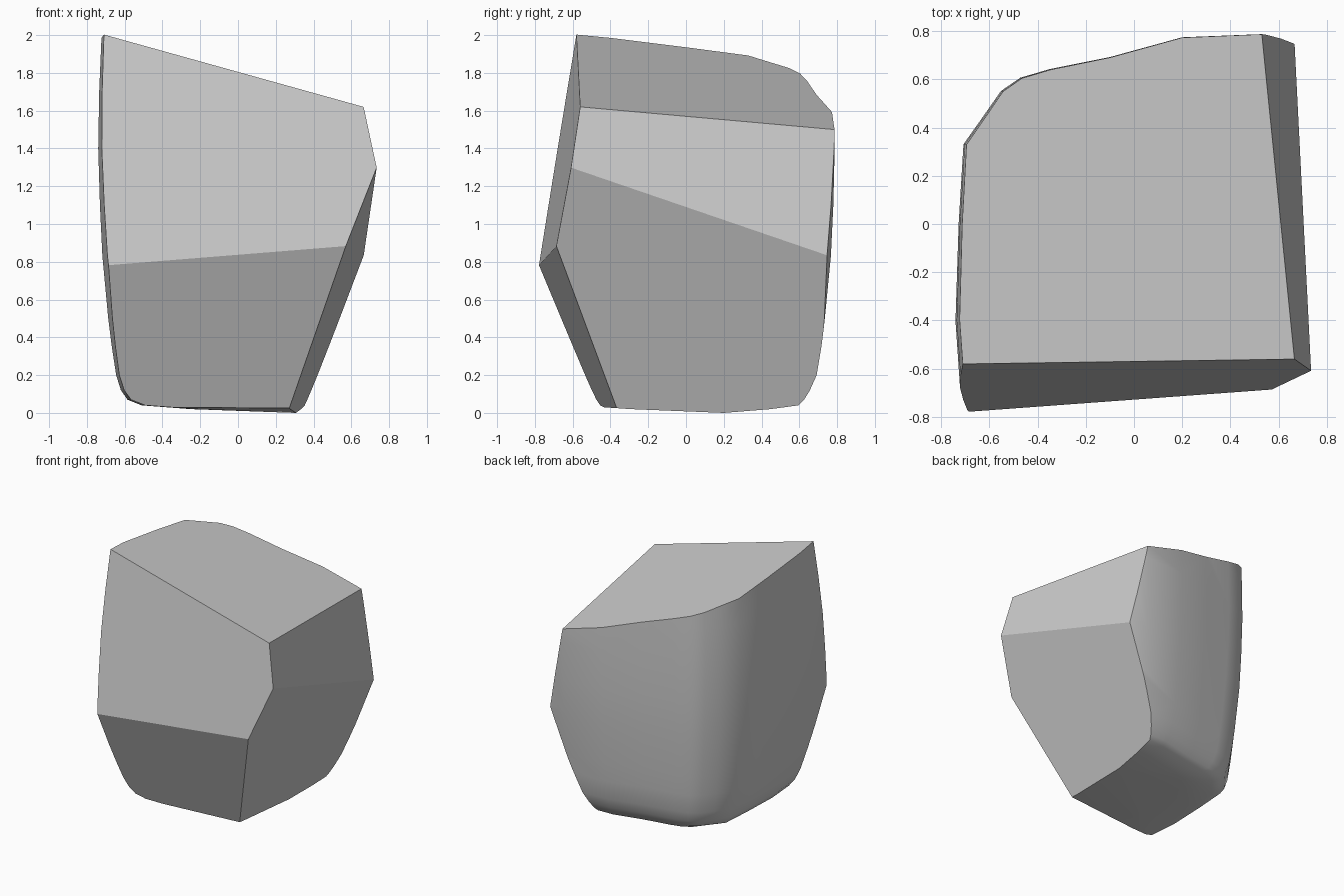
import bpy, bmesh
from mathutils import Vector
from mathutils.geometry import normal

if "Cube" in bpy.data.objects:
    bpy.data.objects.remove(bpy.data.objects["Cube"])

# Plan outline of the worn left and back sides; front and right overshoot the cuts
OUTLINE = [(0.95, -0.95), (0.95, 0.72), (0.665, 0.765), (0.53, 0.785), (0.2, 0.772),
           (-0.1, 0.69), (-0.35, 0.64), (-0.47, 0.605), (-0.55, 0.55), (-0.62, 0.45),
           (-0.705, 0.33), (-0.725, 0.0), (-0.738, -0.4), (-0.712, -0.78), (-0.70, -0.95)]

# Side profile: height, left limit, back limit
PROFILE = [(0.02, -0.25, 0.45), (0.04, -0.51, 0.60), (0.07, -0.585, 0.63),
           (0.12, -0.62, 0.66), (0.2, -0.645, 0.695), (0.35, -0.668, 0.718),
           (0.5, -0.687, 0.735), (0.83, -0.718, 0.767), (1.1, -0.731, 0.78),
           (1.4, -0.74, 0.787), (1.7, -0.735, 0.785), (2.1, -0.718, 0.78)]

# Flat broken faces, each as three points
A, B, C = (-0.70, -0.58, 2.0), (0.665, -0.56, 1.62), (0.53, 0.785, 1.50)
D, E, F = (0.735, -0.605, 1.30), (0.57, -0.685, 0.88), (-0.71, -0.78, 0.78)
G, H = (0.665, 0.76, 0.83), (0.27, -0.365, 0.02)
CUTS = [(A, B, C), (A, B, F), (F, E, H), (B, C, G), (D, G, H)]

CX, CY = 0.3, 0.2   # lowest point of the underside
bm = bmesh.new()

# Worn body: outline scaled up the profile
rings = []
for z, left, back in PROFILE:
    sx, sy = (CX - left) / (CX + 0.738), (back - CY) / (0.785 - CY)
    rings.append([bm.verts.new((CX + (x - CX) * sx, CY + (y - CY) * sy, z))
                  for x, y in OUTLINE])
tip = bm.verts.new((CX, CY, 0))
n = len(OUTLINE)
for i in range(n):
    j = (i + 1) % n
    bm.faces.new((tip, rings[0][j], rings[0][i]))
    for lo, hi in zip(rings, rings[1:]):
        bm.faces.new((lo[i], lo[j], hi[j], hi[i]))
bm.faces.new(rings[-1])
bmesh.ops.recalc_face_normals(bm, faces=bm.faces[:])
for f in bm.faces:
    f.smooth = True

# Slice off the broken faces and cap each one flat
centre = Vector((0, 0, 0.9))
for pts in CUTS:
    p = [Vector(v) for v in pts]
    no = normal(p)
    if no.dot(p[0] - centre) < 0:
        no = -no
    cut = bmesh.ops.bisect_plane(bm, geom=bm.verts[:] + bm.edges[:] + bm.faces[:],
                                 dist=1e-5, plane_co=p[0], plane_no=no, clear_outer=True)
    edges = [e for e in bm.edges if e.is_boundary]
    for f in bmesh.ops.edgeloop_fill(bm, edges=edges)["faces"]:
        f.smooth = False
bmesh.ops.recalc_face_normals(bm, faces=bm.faces[:])

mesh = bpy.data.meshes.new("rock")
bm.to_mesh(mesh)
bm.free()
rock = bpy.data.objects.new("rock", mesh)
bpy.context.collection.objects.link(rock)
